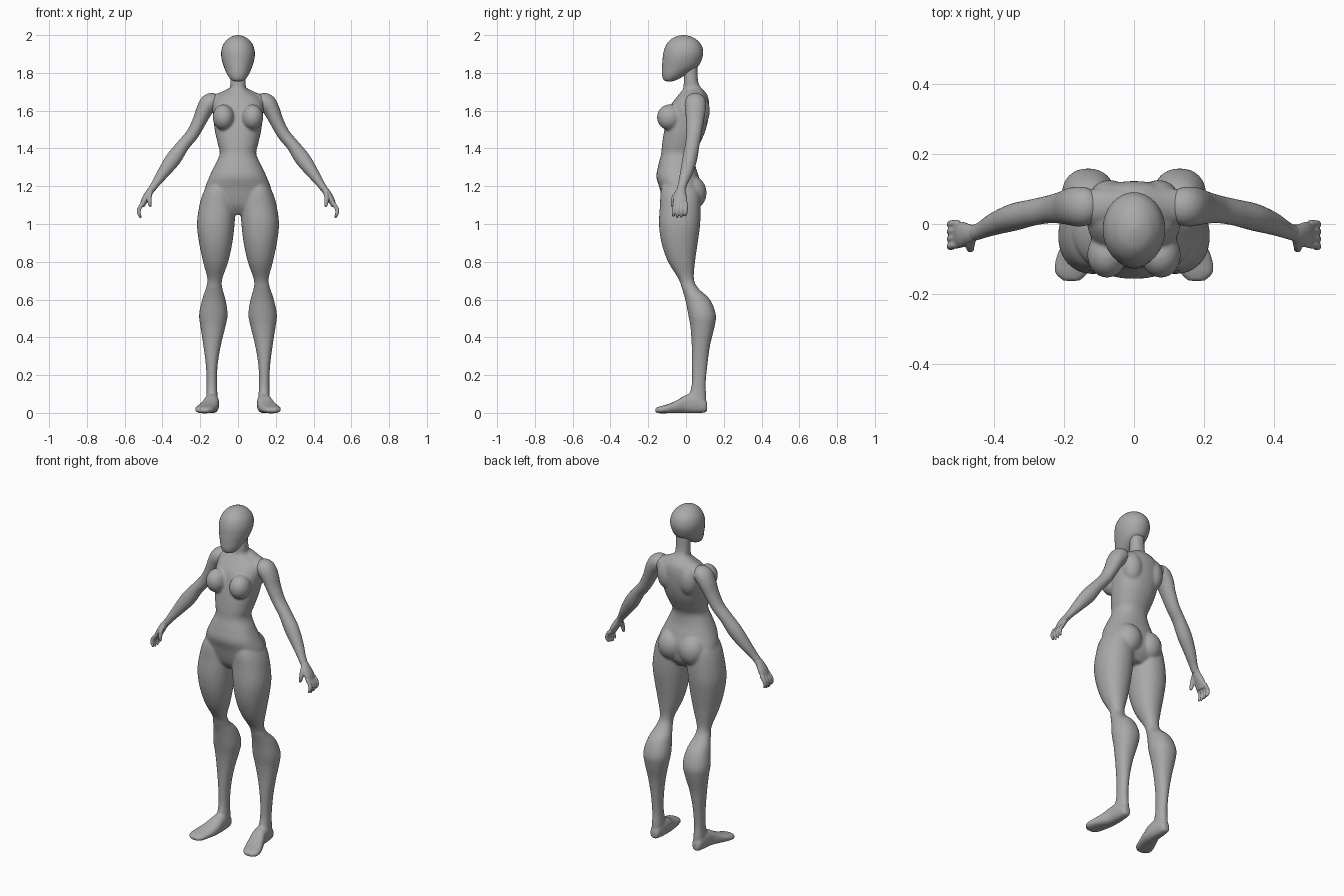
import bpy
import bmesh
from math import cos, sin, pi, copysign
from mathutils import Vector, Matrix

cube = bpy.data.objects.get("Cube")
if cube:
    bpy.data.objects.remove(cube, do_unlink=True)

SIDES = 32

# Single clay colour
clay = bpy.data.materials.new("clay_grey")
clay.use_nodes = True
clay.diffuse_color = (0.4, 0.4, 0.4, 1)
clay.node_tree.nodes["Principled BSDF"].inputs["Base Color"].default_value = clay.diffuse_color


def smooth_rows(rows, steps=5):
    """Catmull-Rom interpolation between rows of numbers."""
    result = []
    for i in range(len(rows) - 1):
        before, start = rows[max(i - 1, 0)], rows[i]
        end, after = rows[i + 1], rows[min(i + 2, len(rows) - 1)]
        for k in range(steps):
            t = k / steps
            result.append([
                b + 0.5 * t * (c - a + t * (2 * a - 5 * b + 4 * c - d + t * (3 * (b - c) + d - a)))
                for a, b, c, d in zip(before, start, end, after)])
    result.append(list(rows[-1]))
    return result


def skin(bm, stations, power=2.0):
    """Closed tube through (centre, half axis, half axis) stations."""
    def bend(value):
        return copysign(abs(value) ** (2 / power), value)

    rings = []
    for centre, u, v in stations:
        angles = [2 * pi * k / SIDES for k in range(SIDES)]
        rings.append([bm.verts.new(centre + u * bend(cos(a)) + v * bend(sin(a))) for a in angles])
    for low, high in zip(rings, rings[1:]):
        for k in range(SIDES):
            n = (k + 1) % SIDES
            bm.faces.new((low[k], low[n], high[n], high[k]))
    bm.faces.new(rings[0])
    bm.faces.new(rings[-1])


def upright(bm, rows, side=1, power=2.0):
    """Rows: height, x range, y range."""
    skin(bm, [(Vector((side * (a + b) / 2, (c + d) / 2, z)),
               Vector(((b - a) / 2, 0, 0)), Vector((0, (d - c) / 2, 0)))
              for z, a, b, c, d in smooth_rows(rows)], power)


def lengthwise(bm, rows, side=1, power=2.0):
    """Rows: depth, x range, z range."""
    skin(bm, [(Vector((side * (a + b) / 2, y, (c + d) / 2)),
               Vector(((b - a) / 2, 0, 0)), Vector((0, 0, (d - c) / 2)))
              for y, a, b, c, d in smooth_rows(rows)], power)


def limb(bm, rows, side=1):
    """Rows: x, y, z, thickness across, thickness in depth."""
    rows = smooth_rows(rows)
    points = [Vector((side * r[0], r[1], r[2])) for r in rows]
    stations = []
    for i, row in enumerate(rows):
        along = points[min(i + 1, len(rows) - 1)] - points[max(i - 1, 0)]
        across = Vector((0, 1, 0)).cross(along).normalized()
        depth = along.cross(across).normalized()
        stations.append((points[i], across * row[3], depth * row[4]))
    skin(bm, stations)


def ball(bm, centre, radii):
    place = Matrix.Translation(centre) @ Matrix.Diagonal((*radii, 1))
    bmesh.ops.create_uvsphere(bm, u_segments=SIDES, v_segments=16, radius=1, matrix=place)


def finish(bm, name, voxel=None, relax=0):
    bmesh.ops.recalc_face_normals(bm, faces=bm.faces)
    for face in bm.faces:
        face.smooth = True
    mesh = bpy.data.meshes.new(name)
    bm.to_mesh(mesh)
    bm.free()
    mesh.materials.append(clay)
    obj = bpy.data.objects.new(name, mesh)
    bpy.context.collection.objects.link(obj)
    if voxel:
        fuse = obj.modifiers.new("fuse", 'REMESH')
        fuse.mode = 'VOXEL'
        fuse.voxel_size = voxel
        fuse.use_smooth_shade = True
        soften = obj.modifiers.new("soften", 'SMOOTH')
        soften.factor = 0.5
        soften.iterations = relax
    return obj


# Head: smooth egg with a long flat face and narrow chin
head = bmesh.new()
upright(head, [(z, -w, w, front, back) for z, w, front, back in [
    (1.755, .015, -.10, -.075), (1.763, .036, -.118, -.05), (1.79, .056, -.127, .0),
    (1.83, .074, -.127, .06), (1.87, .086, -.124, .083), (1.91, .089, -.119, .091),
    (1.95, .078, -.104, .08), (1.98, .053, -.077, .051), (1.994, .028, -.047, .02),
    (2, .006, -.02, -.008)]])
finish(head, "head")

# Torso, neck and pelvis
body = bmesh.new()
upright(body, [(z, -w, w, front, back) for z, w, front, back in [
    (1.05, .08, -.08, .04), (1.09, .15, -.11, .07), (1.13, .18, -.125, .08),
    (1.19, .175, -.14, .085), (1.25, .152, -.157, .068), (1.31, .124, -.147, .05),
    (1.37, .097, -.132, .048), (1.42, .106, -.127, .07), (1.48, .12, -.118, .098),
    (1.55, .13, -.104, .117), (1.62, .135, -.085, .123), (1.665, .12, -.055, .119),
    (1.693, .08, -.032, .107), (1.715, .046, -.016, .086), (1.75, .041, -.012, .065),
    (1.84, .041, -.01, .06)]], power=2.25)

for side in (1, -1):
    # Chest, buttocks and shoulder blades
    ball(body, (side * .077, -.088, 1.565), (.057, .066, .068))
    ball(body, (side * .07, .025, 1.165), (.08, .084, .092))
    ball(body, (side * .07, .07, 1.6), (.06, .056, .09))
    # Trapezius and collar slope
    limb(body, [(.02, .05, 1.7, .03, .045), (.08, .05, 1.667, .033, .05),
                (.14, .05, 1.64, .04, .05)], side)
    # Leg from hip to ankle
    upright(body, [
        (1.22, .05, .15, -.12, .05), (1.17, .025, .182, -.134, .072), (1.1, .014, .204, -.138, .077),
        (1, .018, .217, -.143, .075), (.9, .03, .206, -.13, .062), (.8, .052, .185, -.095, .048),
        (.71, .083, .162, -.04, .042), (.66, .083, .17, -.022, .065), (.6, .066, .19, -.004, .127),
        (.52, .055, .206, .012, .158), (.45, .068, .198, .024, .15), (.36, .09, .184, .03, .128),
        (.25, .108, .17, .031, .113), (.15, .111, .166, .03, .104), (.08, .108, .168, .012, .108),
        (.03, .11, .168, .01, .105)], side, power=2.15)
    # Foot from heel to toes
    lengthwise(body, [
        (.112, .125, .155, .012, .05), (.1, .112, .166, .002, .07), (.05, .103, .175, -.002, .1),
        (0, .1, .182, -.002, .095), (-.05, .105, .203, -.002, .066), (-.1, .118, .224, -.002, .045),
        (-.14, .132, .226, -.002, .034), (-.163, .155, .203, .004, .024)], side, power=2.5)
finish(body, "body", voxel=.007, relax=5)

for side, label in ((1, "left"), (-1, "right")):
    # Arm from shoulder to wrist
    arm = bmesh.new()
    limb(arm, [
        (.105, .055, 1.655, .025, .03), (.125, .053, 1.653, .042, .05), (.152, .05, 1.64, .049, .057),
        (.177, .05, 1.605, .044, .055), (.204, .047, 1.545, .037, .047), (.242, .042, 1.475, .034, .04),
        (.29, .033, 1.417, .034, .038), (.342, .02, 1.345, .041, .039), (.395, .002, 1.272, .032, .033),
        (.435, -.017, 1.215, .022, .025), (.46, -.027, 1.18, .019, .023)], side)
    finish(arm, label + "_arm", voxel=.006, relax=3)

    # Palm, thumb and four fingers
    hand = bmesh.new()
    limb(hand, [(.445, -.02, 1.2, .016, .02), (.468, -.028, 1.17, .019, .027),
                (.492, -.03, 1.13, .018, .037), (.508, -.032, 1.095, .013, .037)], side)
    limb(hand, [(.462, -.04, 1.175, .011, .012), (.468, -.062, 1.145, .012, .012),
                (.468, -.07, 1.115, .011, .011), (.464, -.072, 1.09, .006, .006)], side)
    for i in range(4):
        y = -.062 + .021 * i
        tip = 1.03 + .007 * abs(i - 1.3)
        limb(hand, [(.502, y * .95, 1.11, .011, .011), (.521, y, 1.085, .011, .01),
                    (.525, y - .003, 1.06, .01, .01), (.515, y - .006, tip, .005, .006)], side)
    finish(hand, label + "_hand", voxel=.004, relax=2)
